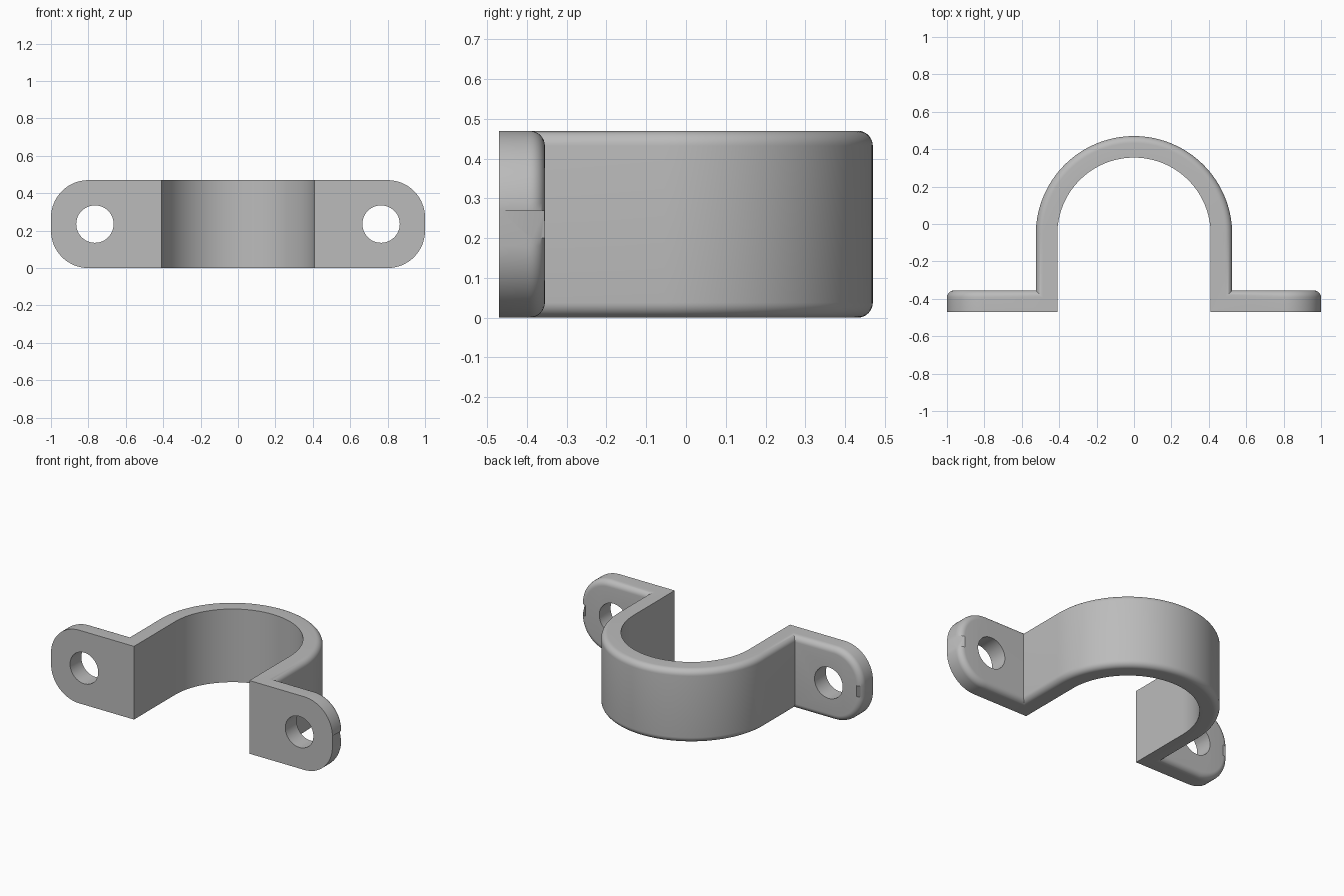
import bpy, bmesh
from math import sin, cos, pi
from mathutils import Matrix, Vector

if "Cube" in bpy.data.objects:
    bpy.data.objects.remove(bpy.data.objects["Cube"], do_unlink=True)

HEIGHT, THICK, FILLET = 0.47, 0.115, 0.038
INNER, FRONT, ARCH_Y = 0.41, -0.47, -0.055
CORNER, HOLE_X, HOLE_R = 0.2, 0.765, 0.1
HALF = HEIGHT / 2

steel = bpy.data.materials.new("grey steel")
steel.use_nodes = True
steel.diffuse_color = (0.5, 0.5, 0.5, 1)
steel.node_tree.nodes["Principled BSDF"].inputs["Base Color"].default_value = (0.5, 0.5, 0.5, 1)


# Each station maps depth w and edge inset d to (x, y, half height)
def tab_station(t):
    return lambda w, d: (1 - CORNER + (CORNER - d) * sin(t), FRONT + w,
                         HALF - CORNER + (CORNER - d) * cos(t))


def bend_station(w, d):
    return INNER + w, FRONT + w, HALF - d


def arch_station(a):
    return lambda w, d: ((INNER + w) * cos(a), ARCH_Y + (INNER + w) * sin(a), HALF - d)


def mirrored(station):
    def flipped(w, d):
        x, y, h = station(w, d)
        return -x, y, h
    return flipped


# Path: rounded tab end, bend, leg, arch, then the same mirrored
tab = [tab_station(pi / 2 * (1 - i / 16)) for i in range(17)]
side = tab + [bend_station]
arch = [arch_station(pi * i / 64) for i in range(65)]
path = side + arch + [mirrored(s) for s in reversed(side)]

# Section: sharp inner edges, filleted outer edges
steps = 8
section = [(0, 0)] + [(THICK - FILLET * (1 - sin(a)), FILLET * (1 - cos(a)))
                      for a in (pi / 2 * i / steps for i in range(steps + 1))]

bm = bmesh.new()
rings = []
for station in path:
    points = [station(w, d) for w, d in section]
    loop = [(x, y, HALF + h) for x, y, h in points]
    loop += [(x, y, HALF - h) for x, y, h in reversed(points)]
    rings.append([bm.verts.new(p) for p in loop])
for a, b in zip(rings, rings[1:]):
    for i in range(len(a)):
        j = (i + 1) % len(a)
        bm.faces.new((a[i], a[j], b[j], b[i]))
bm.faces.new(rings[0])
bm.faces.new(rings[-1])
bmesh.ops.recalc_face_normals(bm, faces=bm.faces)


def make_object(name, bm):
    mesh = bpy.data.meshes.new(name)
    bm.to_mesh(mesh)
    bm.free()
    mesh.materials.append(steel)
    obj = bpy.data.objects.new(name, mesh)
    bpy.context.collection.objects.link(obj)
    return obj


clamp = make_object("pipe_clamp", bm)

# Screw holes through both tabs
bm = bmesh.new()
for x in (-HOLE_X, HOLE_X):
    place = Matrix.Translation(Vector((x, FRONT, HALF))) @ Matrix.Rotation(pi / 2, 4, 'X')
    bmesh.ops.create_cone(bm, cap_ends=True, segments=48, radius1=HOLE_R,
                          radius2=HOLE_R, depth=0.6, matrix=place)
cutter = make_object("hole_cutter", bm)
cutter.hide_render = True

cut = clamp.modifiers.new("screw_holes", 'BOOLEAN')
cut.operation = 'DIFFERENCE'
cut.solver = 'EXACT'
cut.object = cutter
bpy.ops.object.select_all(action='DESELECT')
clamp.select_set(True)
bpy.context.view_layer.objects.active = clamp
bpy.ops.object.modifier_apply(modifier=cut.name)
bpy.data.objects.remove(cutter, do_unlink=True)
bpy.ops.object.shade_smooth_by_angle(angle=pi / 6)
